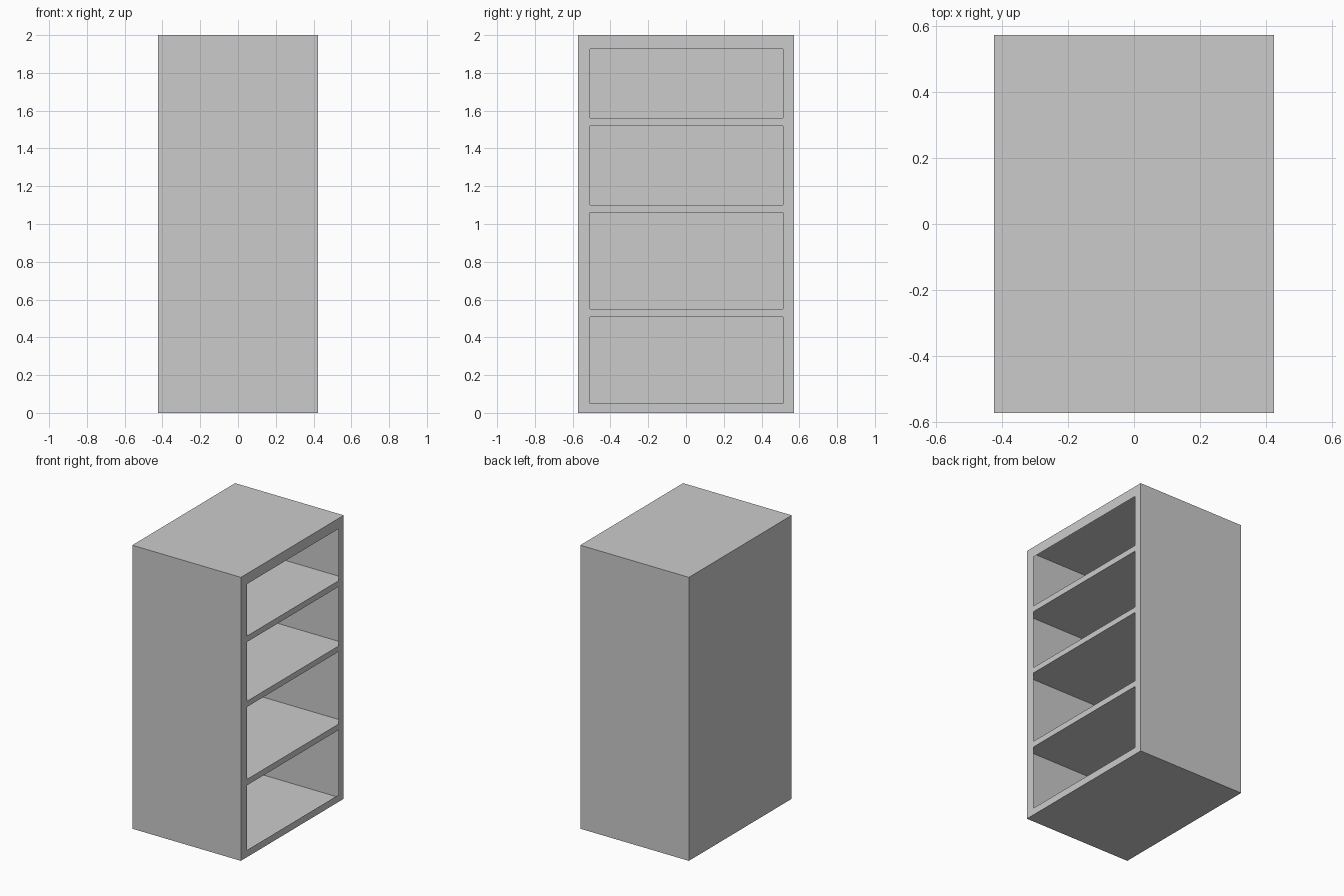
import bpy, bmesh

if "Cube" in bpy.data.objects:
    bpy.data.objects.remove(bpy.data.objects["Cube"])

X, Y, H = 0.424, 0.573, 2.0
Y_OPEN = (-0.507, 0.514)
OPENINGS = [(0.05, 0.507), (0.549, 1.06), (1.1, 1.518), (1.56, 1.927)]


def make_object(name, quads):
    bm = bmesh.new()
    for quad in quads:
        bm.faces.new([bm.verts.new(p) for p in quad])
    bmesh.ops.remove_doubles(bm, verts=bm.verts, dist=1e-5)
    mesh = bpy.data.meshes.new(name)
    bm.to_mesh(mesh)
    bm.free()
    obj = bpy.data.objects.new(name, mesh)
    bpy.context.collection.objects.link(obj)
    return obj


def level(z, up=True):
    """Horizontal sheet across the whole cabinet."""
    quad = [(-X, -Y, z), (X, -Y, z), (X, Y, z), (-X, Y, z)]
    return quad if up else quad[::-1]


def side(y, outward):
    quad = [(-X, y, 0), (X, y, 0), (X, y, H), (-X, y, H)]
    return quad if outward < 0 else quad[::-1]


# Thin-walled carcass, open towards +x
back = [(-X, Y, 0), (-X, -Y, 0), (-X, -Y, H), (-X, Y, H)]
make_object("carcass", [level(0, False), level(H), side(-Y, -1), side(Y, 1), back])

# Flat face frame with four openings
ys = [-Y, *Y_OPEN, Y]
zs = [0] + [z for pair in OPENINGS for z in pair] + [H]
frame = []
for i in range(len(ys) - 1):
    for j in range(len(zs) - 1):
        if i == 1 and j % 2 == 1:
            continue
        y0, y1, z0, z1 = ys[i], ys[i + 1], zs[j], zs[j + 1]
        frame.append([(X, y0, z0), (X, y1, z0), (X, y1, z1), (X, y0, z1)])
make_object("face_frame", frame)

# Shelves run wall to wall behind the frame rails
for n, (lower, upper) in enumerate(zip(OPENINGS, OPENINGS[1:]), 1):
    make_object(f"shelf_{n}", [level(lower[1], False), level(upper[0])])
